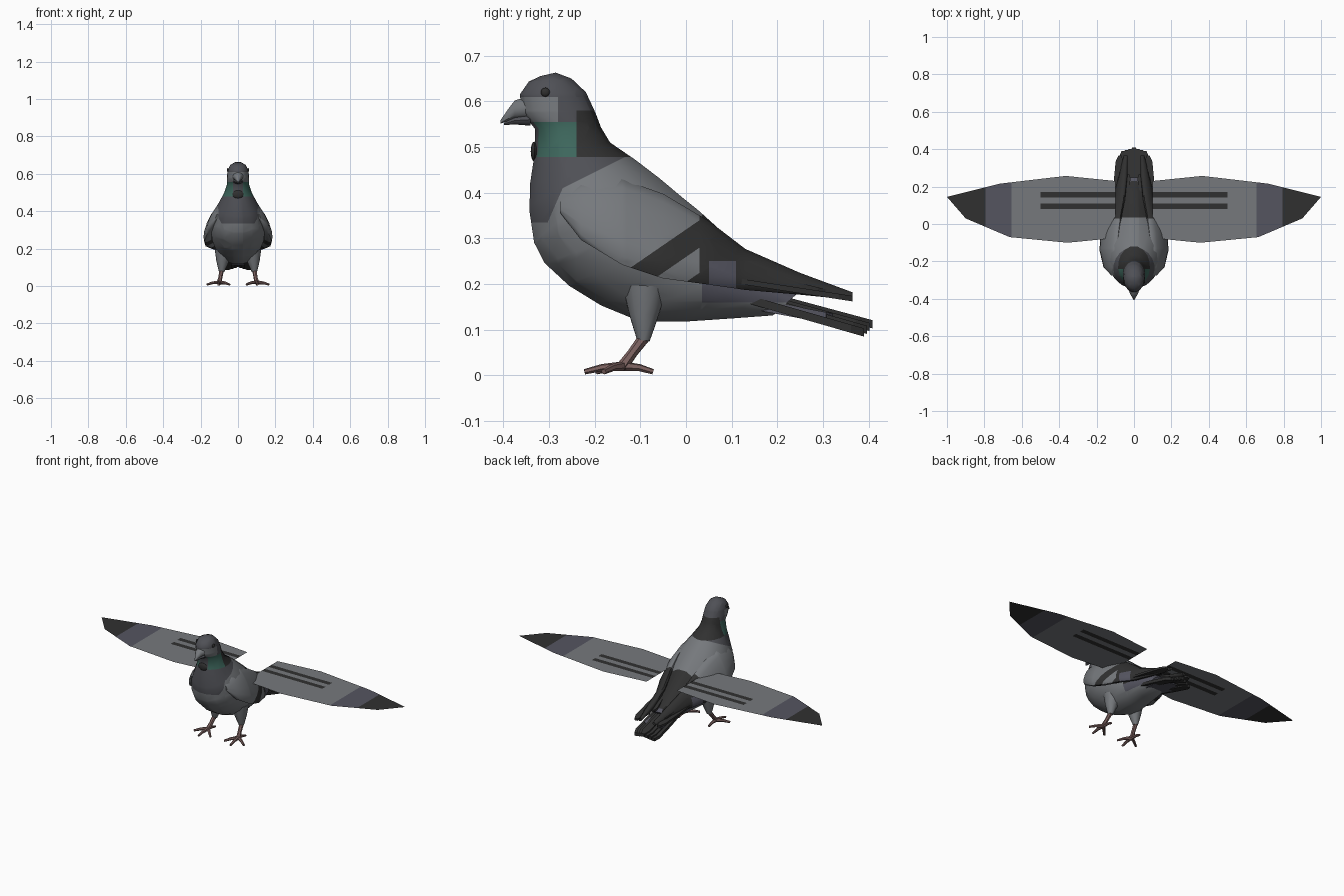
import bpy, bmesh, math
from mathutils import Vector as V

if "Cube" in bpy.data.objects:
    bpy.data.objects.remove(bpy.data.objects["Cube"])


def material(name, rgb):
    m = bpy.data.materials.new(name)
    m.diffuse_color = (*rgb, 1)
    m.use_nodes = True
    m.node_tree.nodes["Principled BSDF"].inputs["Base Color"].default_value = m.diffuse_color
    return m


LIGHT = material("light grey", (.18, .19, .203))
SLATE = material("slate grey", (.078, .08, .092))
BLUE = material("blue grey", (.09, .09, .118))
DARK = material("charcoal", (.03, .03, .03))
GREEN = material("neck green", (.047, .135, .108))
PINK = material("leg pink", (.2, .12, .115))
MATS = [LIGHT, SLATE, BLUE, DARK, GREEN, PINK]


def finish(name, bm, rule, cuts=(), smooth=True):
    """Slice along colour borders, colour faces by rule, make the object."""
    for co, no in cuts:
        bmesh.ops.bisect_plane(bm, geom=bm.verts[:] + bm.edges[:] + bm.faces[:],
                               plane_co=co, plane_no=no, dist=1e-5)
    bmesh.ops.recalc_face_normals(bm, faces=bm.faces[:])
    used = []
    for f in bm.faces:
        m = rule(f.calc_center_median()) if callable(rule) else rule
        if m not in used:
            used.append(m)
        f.material_index = used.index(m)
    me = bpy.data.meshes.new(name)
    bm.to_mesh(me)
    bm.free()
    for m in used:
        me.materials.append(m)
    ob = bpy.data.objects.new(name, me)
    bpy.context.collection.objects.link(ob)
    if smooth:
        bpy.ops.object.select_all(action='DESELECT')
        bpy.context.view_layer.objects.active = ob
        ob.select_set(True)
        bpy.ops.object.shade_smooth_by_angle(angle=math.radians(40))
    return ob


def loft(name, rings, rule, cuts=(), smooth=True):
    bm = bmesh.new()
    loops = [[bm.verts.new(p) for p in r] for r in rings]
    n = len(loops[0])
    for a, b in zip(loops, loops[1:]):
        for i in range(n):
            j = (i + 1) % n
            bm.faces.new((a[i], a[j], b[j], b[i]))
    bm.faces.new(loops[0])
    bm.faces.new(loops[-1])
    return finish(name, bm, rule, cuts, smooth)


def oval(c, a, b, n=18):
    """Ring round c with half axes a and b."""
    return [c + a * math.cos(2 * math.pi * i / n) + b * math.sin(2 * math.pi * i / n)
            for i in range(n)]


def tube(name, pts, radii, mat, n=7):
    pts = [V(p) for p in pts]
    rings = []
    for i, p in enumerate(pts):
        d = (pts[min(i + 1, len(pts) - 1)] - pts[max(i - 1, 0)]).normalized()
        a = d.cross(V((.3, .2, 1)) if abs(d.z) < .8 else V((0, 1, 0))).normalized()
        rings.append(oval(p, a * radii[i], d.cross(a) * radii[i], n))
    return loft(name, rings, mat)


def feather(name, root, tip, w, t, mat):
    """Long flat plate with a blunt pointed end."""
    rings = []
    for f, k in ((0, .7), (.5, 1), (.9, 1), (1, .45)):
        c = V(root).lerp(V(tip), f)
        rings.append([c + V((sx * w * k, 0, sz * t)) for sx, sz in
                      ((-1, -1), (1, -1), (1, 1), (-1, 1))])
    return loft(name, rings, mat, smooth=False)


def line_cut(p, q):
    """Plane holding the x axis and the side-on line p to q, given as (y, z)."""
    return (V((0, *p)), V((0, p[1] - q[1], q[0] - p[0])))


# Head, neck and body: front/belly y z, back y z, half width
BODY = [(-.32, .655, -.285, .663, .02), (-.345, .643, -.25, .65, .042),
        (-.365, .615, -.218, .62, .056), (-.36, .575, -.197, .575, .06),
        (-.332, .54, -.185, .543, .06), (-.332, .49, -.165, .51, .073),
        (-.343, .42, -.11, .473, .102), (-.345, .36, -.057, .433, .133),
        (-.335, .29, -.005, .39, .148), (-.312, .245, .03, .362, .15),
        (-.258, .195, .06, .335, .146), (-.188, .152, .09, .308, .13),
        (-.1, .116, .125, .28, .112), (0, .117, .16, .258, .095),
        (.1, .124, .2, .225, .078), (.19, .131, .25, .185, .06)]


def body_colour(c):
    y, z = c.y, c.z
    if z > .555:
        if y > -.235 and z < .58:
            return DARK
        return LIGHT if y < -.28 and z < .61 else SLATE
    if z > .478:
        return DARK if y > -.24 else GREEN if abs(c.x) > .028 else SLATE
    if y > .035:
        return DARK if z > .2 else BLUE if z > .16 else LIGHT
    above = z > .465 + .5 * (y + .16)
    ahead = y < -.305 + .4375 * (z - .33)
    return SLATE if z > .335 and (above or ahead) else LIGHT


flat_cuts = [(V((0, 0, z)), V((0, 0, 1))) for z in (.61, .58, .555, .478, .335, .2, .16)]
flat_cuts += [(V((0, y, 0)), V((0, 1, 0))) for y in (-.28, -.24, .035)]
flat_cuts += [(V((x, 0, 0)), V((1, 0, 0))) for x in (-.028, .028)]
flat_cuts += [line_cut((-.16, .465), (-.26, .415)), line_cut((-.27, .41), (-.305, .33))]
loft("body", [oval(V((0, (fy + by) / 2, (fz + bz) / 2)), V((w, 0, 0)),
                   V((0, (by - fy) / 2, (bz - fz) / 2))) for fy, fz, by, bz, w in BODY],
     body_colour, flat_cuts)

# Beak halves: y, z, half width, half height
for name, rows in (("upper_beak", ((-.34, .588, .034, .026), (-.375, .582, .02, .021),
                                   (-.392, .568, .01, .012), (-.406, .555, .003, .004))),
                   ("lower_beak", ((-.34, .56, .026, .014), (-.375, .558, .013, .009),
                                   (-.398, .551, .003, .003)))):
    loft(name, [oval(V((0, y, z)), V((w, 0, 0)), V((0, 0, h)), 10) for y, z, w, h in rows],
         LIGHT if name == "upper_beak" else SLATE)


def blob(name, c, size, mat):
    bm = bmesh.new()
    bmesh.ops.create_uvsphere(bm, u_segments=12, v_segments=8, radius=1)
    for v in bm.verts:
        v.co = V(c) + V([a * b for a, b in zip(v.co, size)])
    return finish(name, bm, mat)


blob("throat_spot", (0, -.332, .49), (.03, .008, .022), DARK)

# Folded wing: y, top z, bottom z, x, half thickness
FOLDED = [(-.275, .39, .355, .112, .006), (-.23, .425, .295, .127, .026),
          (-.14, .432, .24, .134, .033), (-.05, .4, .21, .128, .034),
          (.05, .34, .197, .106, .031), (.13, .278, .186, .08, .027),
          (.25, .225, .176, .06, .022), (.365, .182, .165, .045, .01)]


def folded_colour(c):
    w = c.z - .23 - .6875 * (c.y + .13)
    if c.y > .03:
        return BLUE if .05 < c.y < .11 and c.z < .25 else DARK
    if -.06 < w < 0 and c.y > -.13:
        return DARK
    return DARK if w < -.115 else LIGHT


wing_cuts = [line_cut((-.13, .23 + d), (.03, .34 + d)) for d in (0, -.06, -.115)]
wing_cuts += [(V((0, y, 0)), V((0, 1, 0))) for y in (-.13, .03, .05, .11)]
wing_cuts += [(V((0, 0, .25)), V((0, 0, 1)))]

# Spread wing outline, x y
SPREAD = [(.1, .23), (.365, .257), (.68, .22), (.72, .215), (1, .145), (.9, .03),
          (.665, -.07), (.355, -.1), (.1, -.075)]
BAR_Y = ((.08, .11), (.142, .172))


def spread_colour(c):
    x = abs(c.x)
    if x > .795:
        return DARK
    if x > .655:
        return BLUE
    return DARK if x < .5 and any(a < c.y < b for a, b in BAR_Y) else LIGHT


spread_cuts = [(V((0, y, 0)), V((0, 1, 0))) for pair in BAR_Y for y in pair]
spread_cuts += [(V((s * x, 0, 0)), V((1, 0, 0))) for x in (.5, .655, .795) for s in (1, -1)]

for s, side in ((1, "left"), (-1, "right")):
    rings = []
    for y, zt, zb, x, t in FOLDED:
        h = (zt - zb) / 2
        rings.append(oval(V((s * x, y, zb + h)), V((s * t, 0, 0)),
                          V((-s * h * .4, 0, h)), 14))
    loft(side + "_folded_wing", rings, folded_colour, wing_cuts)

    # Flight feathers lying along the folded wing
    for i in range(3):
        feather(f"{side}_flight_feather_{i}", (s * (.105 - .02 * i), .06, .215 + .03 * i),
                (s * (.075 - .02 * i), .365 - .05 * i, .168 + .012 * i), .02, .006, DARK)

    # Flat spread wing
    bm = bmesh.new()
    bm.faces.new([bm.verts.new((s * x, y, .335)) for x, y in SPREAD])
    if bm.faces[:][0].normal.z == 0:
        bm.normal_update()
    finish(side + "_spread_wing", bm, spread_colour, spread_cuts, smooth=False)

    # Eye, thigh, shank and toes
    blob(side + "_eye", (s * .054, -.308, .62), (.006, .01, .01), DARK)
    tube(side + "_thigh", [(s * .075, -.09, .19), (s * .083, -.092, .13), (s * .088, -.093, .075)],
         [.05, .033, .014], LIGHT, 10)
    tube(side + "_shank", [(s * .088, -.09, .085), (s * .094, -.118, .048), (s * .1, -.14, .018)],
         [.013, .011, .013], PINK)
    for i, (x, y) in enumerate(((.045, -.195), (.105, -.222), (.165, -.18), (.1, -.072))):
        mid = V((.1, -.138, .02)).lerp(V((x, y, .01)), .55)
        tube(f"{side}_toe_{i}", [(s * .1, -.138, .02), (s * mid.x, mid.y, .017), (s * x, y, .008)],
             [.011, .008, .006], PINK, 6)

# Tail fan
for i in range(-3, 4):
    k = abs(i)
    feather(f"tail_feather_{i + 3}", (i * .018, .1, .195 - .006 * k),
            (i * .019, .408 - .006 * k, .112 - .006 * k), .022, .009, DARK)
feather("tail_underside", (0, .1, .165), (0, .33, .122), .06, .012, BLUE)
